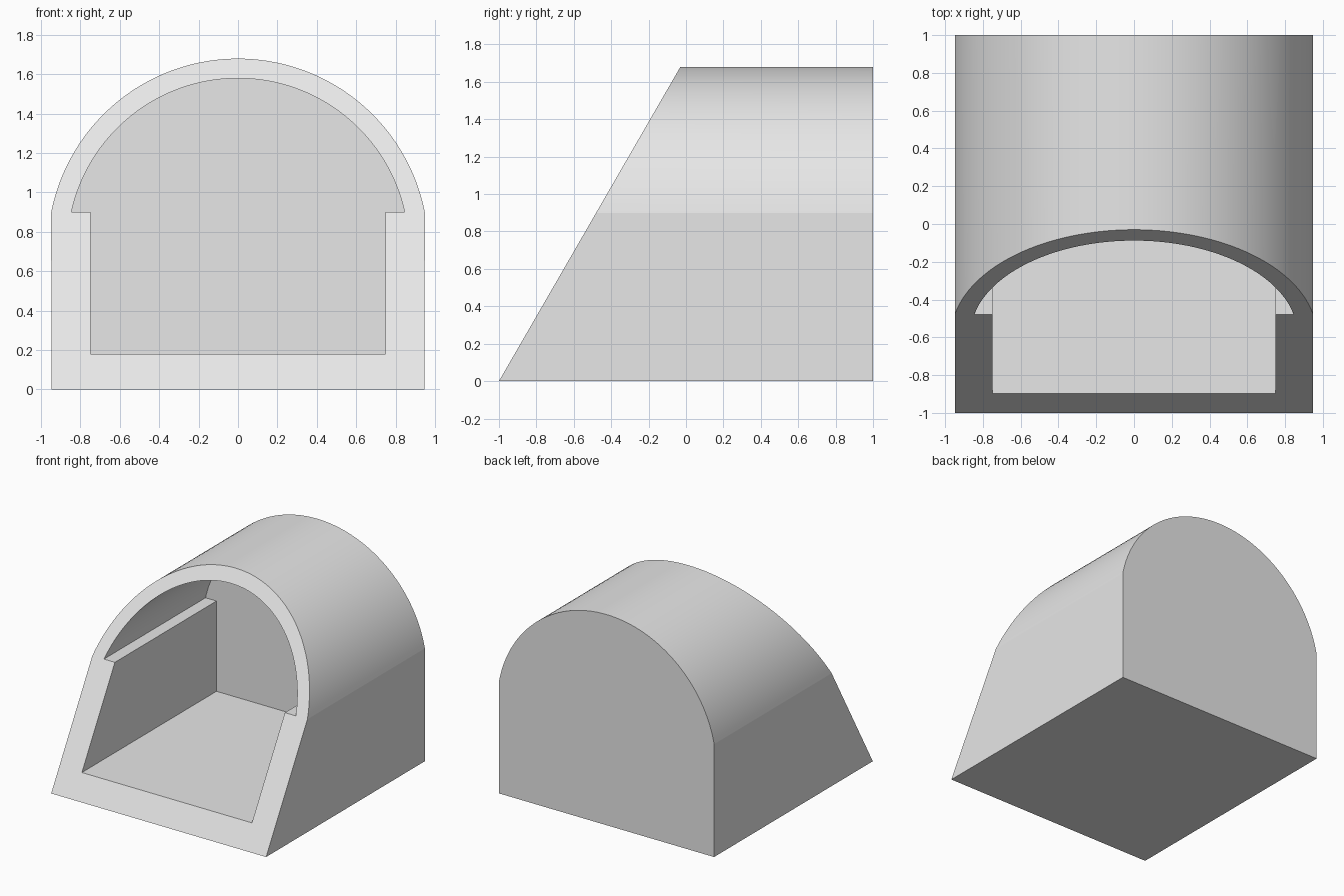
import bpy, bmesh
from math import sin, cos, asin, pi, tan, radians

cube = bpy.data.objects.get("Cube")
if cube:
    bpy.data.objects.remove(cube, do_unlink=True)

SPRING_Z, ARCH_Z, SEGMENTS = 0.9, 0.713, 72
SLOPE = tan(radians(30))


def arch(radius):
    """Arc points from the right spring line over the crown to the left one."""
    start = asin((SPRING_Z - ARCH_Z) / radius)
    angles = [start + (pi - 2 * start) * i / SEGMENTS for i in range(SEGMENTS + 1)]
    return [(radius * cos(a), ARCH_Z + radius * sin(a)) for a in angles]


def tube(bm, profile, back_y):
    """Run a profile from the raked front plane to a closed flat back."""
    front = [bm.verts.new((x, -1 + z * SLOPE, z)) for x, z in profile]
    back = [bm.verts.new((x, back_y, z)) for x, z in profile]
    n = len(profile)
    for i in range(n):
        j = (i + 1) % n
        bm.faces.new((front[i], front[j], back[j], back[i]))
    bm.faces.new(back)
    return [bm.edges.get((front[i], front[(i + 1) % n])) for i in range(n)]


# Outer shell and hollow chamber with ledges at the spring line
outer = [(-0.948, 0), (0.948, 0)] + arch(0.967)
inner = [(-0.75, SPRING_Z), (-0.75, 0.18), (0.75, 0.18), (0.75, SPRING_Z)] + arch(0.867)
bm = bmesh.new()
rims = tube(bm, outer, 1.0) + tube(bm, inner, 0.8)

# Raked front rim between the two outlines
bmesh.ops.triangle_fill(bm, edges=rims, use_beauty=True, normal=(0, -cos(radians(30)), 0.5))
bmesh.ops.recalc_face_normals(bm, faces=bm.faces[:])

mesh = bpy.data.meshes.new("arched_shelter")
bm.to_mesh(mesh)
bm.free()
shelter = bpy.data.objects.new("arched_shelter", mesh)
bpy.context.collection.objects.link(shelter)

# Plain grey finish
grey = bpy.data.materials.new("light_grey")
grey.use_nodes = True
color = (0.8, 0.8, 0.8, 1)
grey.diffuse_color = color
grey.node_tree.nodes["Principled BSDF"].inputs["Base Color"].default_value = color
mesh.materials.append(grey)

# Smooth vaults with crisp spring lines and rims
bpy.ops.object.select_all(action="DESELECT")
shelter.select_set(True)
bpy.context.view_layer.objects.active = shelter
bpy.ops.object.shade_smooth_by_angle(angle=radians(6))
